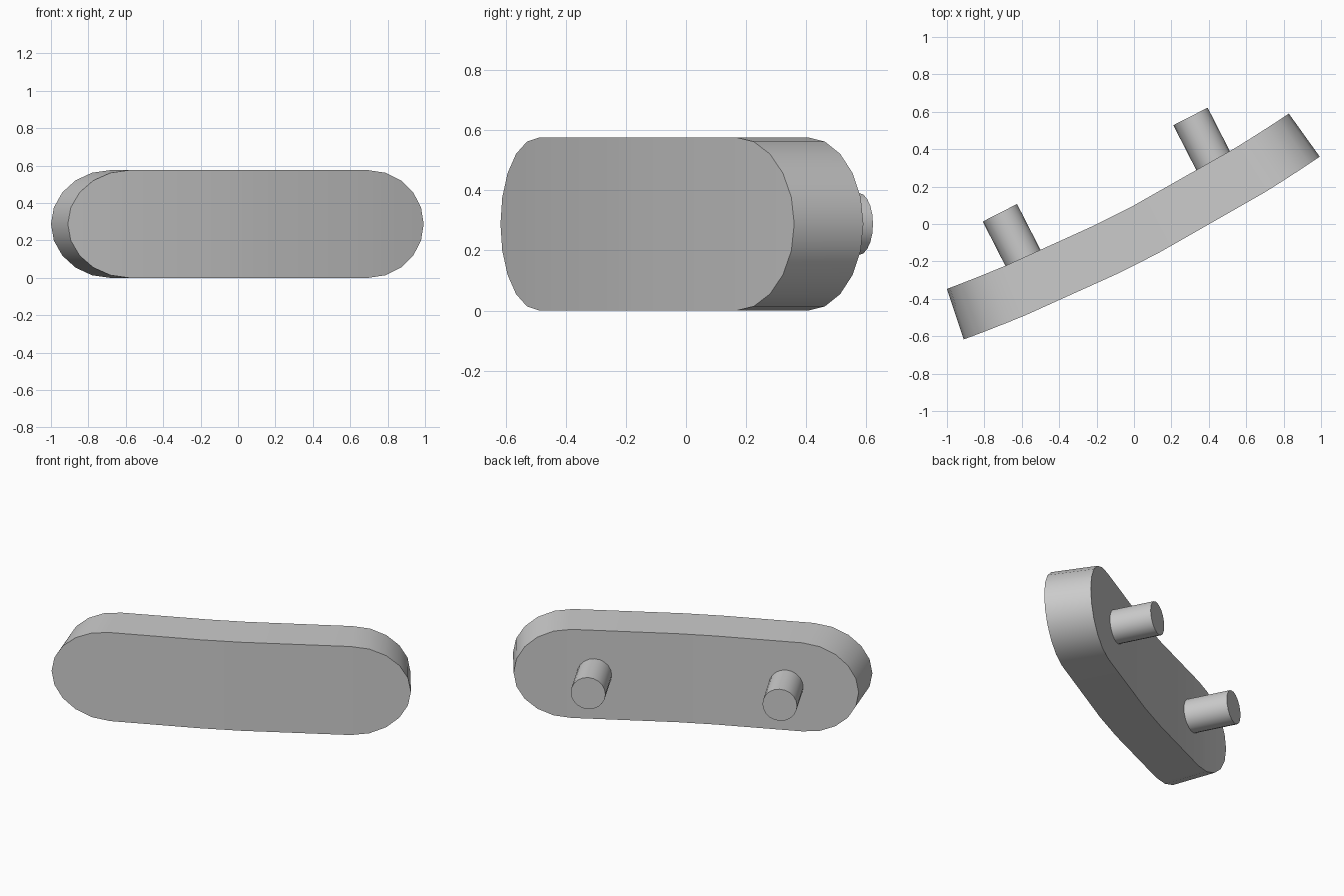
import bpy, bmesh, math
from mathutils import Vector

cube = bpy.data.objects.get("Cube")
if cube:
    bpy.data.objects.remove(cube)

grey = bpy.data.materials.new("plain grey")
grey.use_nodes = True
colour = (0.6, 0.6, 0.6, 1)
grey.diffuse_color = colour
grey.node_tree.nodes["Principled BSDF"].inputs["Base Color"].default_value = colour

HALF_HEIGHT = 0.288
FLAT = 0.67          # share of the half length before the rounded ends begin


def finish(bm, name):
    bmesh.ops.recalc_face_normals(bm, faces=bm.faces)
    mesh = bpy.data.meshes.new(name)
    bm.to_mesh(mesh)
    bm.free()
    mesh.materials.append(grey)
    obj = bpy.data.objects.new(name, mesh)
    bpy.context.collection.objects.link(obj)
    bpy.ops.object.select_all(action="DESELECT")
    obj.select_set(True)
    bpy.context.view_layer.objects.active = obj
    bpy.ops.object.shade_smooth_by_angle(angle=math.radians(30))
    return obj


def bowed(start, end, sag, t):
    """Point at t (-1 to 1) on a shallow bow that bulges to the front."""
    a, b = Vector(start), Vector(end)
    along = (b - a).normalized()
    outward = Vector((along.y, -along.x))
    return a.lerp(b, (t + 1) / 2) + outward * sag * (1 - t * t)


# Stations along the plate: elliptical ends and a straight-sided middle
cap = []
for i in range(6):
    angle = math.radians(18 * i)
    cap.append((FLAT + (1 - FLAT) * math.cos(angle), HALF_HEIGHT * math.sin(angle)))
stations = [(-t, h) for t, h in cap]
stations += [(-0.16, HALF_HEIGHT), (0.06, HALF_HEIGHT)]
stations += cap[::-1]

# Curved plate with rounded ends
bm = bmesh.new()
rims = []
for start, end, sag in (((-0.91, -0.617), (0.993, 0.36), 0.065),
                        ((-1, -0.347), (0.828, 0.59), 0.059)):
    upper, lower = [], []
    for t, h in stations:
        p = bowed(start, end, sag, t)
        top = bm.verts.new((p.x, p.y, HALF_HEIGHT + h))
        tip = h < 0.001
        upper.append(top)
        lower.append(top if tip else bm.verts.new((p.x, p.y, HALF_HEIGHT - h)))
    for i in range(len(stations) - 1):
        corners = (upper[i], upper[i + 1], lower[i + 1], lower[i])
        bm.faces.new(list(dict.fromkeys(corners)))
    rims.append(upper + lower[-2:0:-1])
front, back = rims
for i in range(len(front)):
    j = (i + 1) % len(front)
    bm.faces.new((front[i], front[j], back[j], back[i]))
finish(bm, "curved_plate")

# Two pegs standing out of the back
peg_axis = Vector((-0.455, 0.89, 0)).normalized()
PEG_LENGTH = 0.34
for name, tip in (("right_peg", (-0.717, 0.06)), ("left_peg", (0.302, 0.575))):
    bm = bmesh.new()
    bmesh.ops.create_cone(bm, cap_ends=True, segments=20, radius1=0.103,
                          radius2=0.103, depth=PEG_LENGTH)
    peg = finish(bm, name)
    peg.rotation_euler = peg_axis.to_track_quat("Z", "Y").to_euler()
    peg.location = Vector((*tip, HALF_HEIGHT)) - peg_axis * PEG_LENGTH / 2
